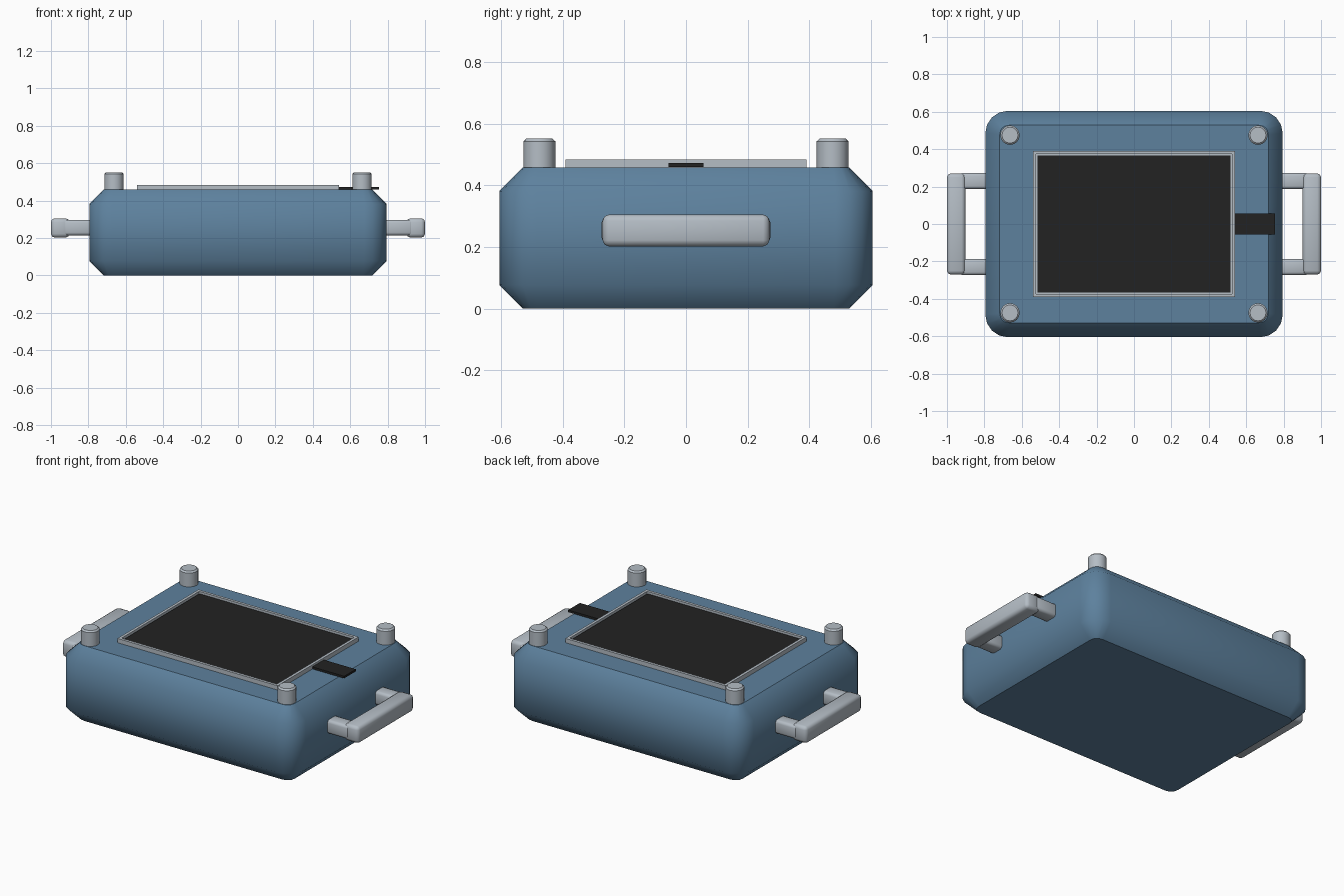
import bpy, bmesh

cube = bpy.data.objects.get("Cube")
if cube:
    bpy.data.objects.remove(cube, do_unlink=True)


def material(name, rgb):
    m = bpy.data.materials.new(name)
    m.use_nodes = True
    m.diffuse_color = (*rgb, 1)
    m.node_tree.nodes["Principled BSDF"].inputs["Base Color"].default_value = (*rgb, 1)
    return m


BLUE = material("blue shell", (0.11, 0.22, 0.34))
GREY = material("light grey", (0.46, 0.51, 0.56))
BLACK = material("black glass", (0.016, 0.016, 0.016))


def finish(name, bm, mat):
    mesh = bpy.data.meshes.new(name)
    bm.normal_update()
    bm.to_mesh(mesh)
    bm.free()
    mesh.materials.append(mat)
    ob = bpy.data.objects.new(name, mesh)
    bpy.context.collection.objects.link(ob)
    return ob


def box_mesh(lo, hi):
    bm = bmesh.new()
    bmesh.ops.create_cube(bm, size=1)
    for v in bm.verts:
        v.co = [a if c < 0 else b for a, b, c in zip(lo, hi, v.co)]
    return bm


def smooth_by_angle(ob, angle):
    bpy.ops.object.select_all(action='DESELECT')
    ob.select_set(True)
    bpy.context.view_layer.objects.active = ob
    bpy.ops.object.shade_smooth_by_angle(angle=angle)


def box(name, lo, hi, mat, bevel=0.0, segments=1):
    bm = box_mesh(lo, hi)
    if bevel:
        bmesh.ops.bevel(bm, geom=bm.edges[:], offset=bevel, segments=segments,
                        profile=0.5, affect='EDGES')
    ob = finish(name, bm, mat)
    if bevel:
        smooth_by_angle(ob, 0.9)
    return ob


def is_cap(face):
    return abs(face.normal.z) > 0.99


# Shell: rounded upright corners, then a chamfer around the top and bottom
bm = box_mesh((-0.795, -0.605, 0), (0.795, 0.605, 0.458))
upright = [e for e in bm.edges if abs(e.verts[0].co.z - e.verts[1].co.z) > 0.1]
bmesh.ops.bevel(bm, geom=upright, offset=0.12, segments=4, profile=0.5, affect='EDGES')
bm.normal_update()
rims = [e for e in bm.edges if sum(is_cap(f) for f in e.link_faces) == 1]
bmesh.ops.bevel(bm, geom=rims, offset=0.077, segments=1, affect='EDGES')
bm.normal_update()
for f in bm.faces:
    f.smooth = not is_cap(f)
for e in bm.edges:
    e.smooth = not any(is_cap(f) for f in e.link_faces)
finish("shell", bm, BLUE)

# Screen frame: a slab whose top is inset and sunk
bm = box_mesh((-0.54, -0.39, 0.45), (0.54, 0.39, 0.484))
bm.normal_update()
top = [f for f in bm.faces if f.normal.z > 0.9]
bmesh.ops.inset_region(bm, faces=top, thickness=0.024)
sunk = bmesh.ops.extrude_face_region(bm, geom=top)["geom"]
bmesh.ops.delete(bm, geom=top, context='FACES')
bmesh.ops.translate(bm, verts=[v for v in sunk if isinstance(v, bmesh.types.BMVert)],
                    vec=(0, 0, -0.018))
bmesh.ops.recalc_face_normals(bm, faces=bm.faces[:])
finish("screen_frame", bm, GREY)
box("screen_glass", (-0.516, -0.366, 0.467), (0.516, 0.366, 0.474), BLACK)

# Flat cable tab reaching over the right edge
box("cable_tab", (0.535, -0.056, 0.459), (0.755, 0.056, 0.472), BLACK)

# Corner posts
for sx, side in ((-1, "right"), (1, "left")):
    for sy, end in ((-1, "front"), (1, "back")):
        bm = bmesh.new()
        bmesh.ops.create_cone(bm, cap_ends=True, segments=16, radius1=0.052,
                              radius2=0.052, depth=0.12)
        bmesh.ops.translate(bm, verts=bm.verts, vec=(sx * 0.663, sy * 0.475, 0.491))
        bm.normal_update()
        rim = [e for e in bm.edges if all(v.co.z > 0.5 for v in e.verts)]
        bmesh.ops.bevel(bm, geom=rim, offset=0.009, segments=1, affect='EDGES')
        smooth_by_angle(finish(f"post_{end}_{side}", bm, GREY), 0.6)

# Side handles: a grip bar on two arms
for s, side in ((-1, "right"), (1, "left")):
    def span(a, b):
        return sorted((s * a, s * b))
    x0, x1 = span(0.902, 1.0)
    box(f"handle_grip_{side}", (x0, -0.27, 0.202), (x1, 0.27, 0.305), GREY, 0.02, 2)
    x0, x1 = span(0.76, 0.935)
    for y, end in ((-0.23, "front"), (0.23, "back")):
        box(f"handle_arm_{end}_{side}", (x0, y - 0.043, 0.213), (x1, y + 0.043, 0.297),
            GREY, 0.016, 2)
